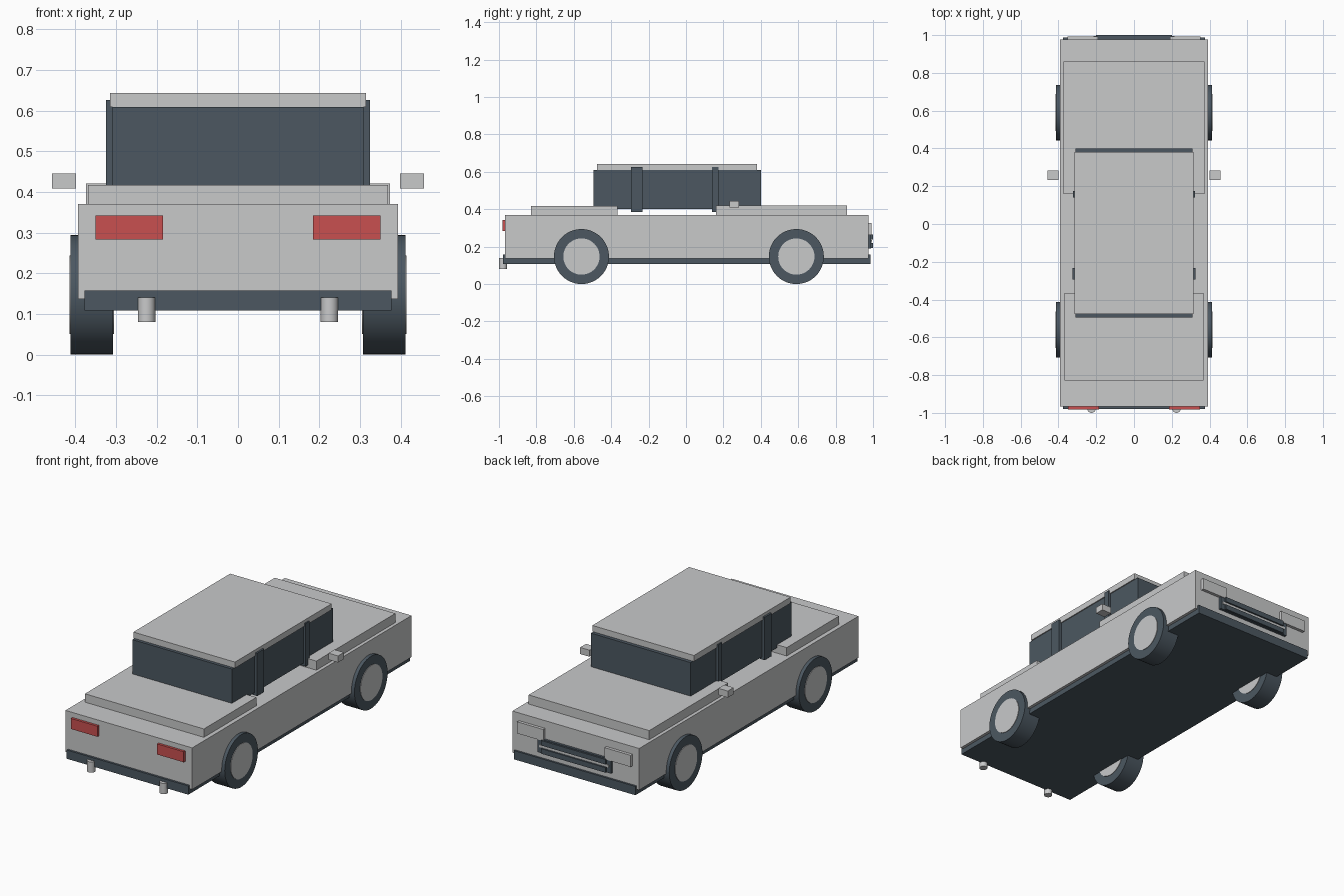
import bpy
import math

cube = bpy.data.objects.get("Cube")
if cube:
    bpy.data.objects.remove(cube, do_unlink=True)


def make_material(name, color):
    mat = bpy.data.materials.new(name)
    mat.use_nodes = True
    mat.diffuse_color = color
    mat.node_tree.nodes["Principled BSDF"].inputs["Base Color"].default_value = color
    return mat


GREY = make_material("light grey paint", (0.58, 0.585, 0.59, 1))
DARK = make_material("dark slate", (0.072, 0.097, 0.12, 1))
RED = make_material("tail light red", (0.58, 0.08, 0.08, 1))


def box(name, x, y, z, mat):
    """Box from (min, max) ranges on each axis."""
    bpy.ops.mesh.primitive_cube_add(size=1, location=[sum(r) / 2 for r in (x, y, z)])
    obj = bpy.context.object
    obj.name = name
    obj.scale = [r[1] - r[0] for r in (x, y, z)]
    bpy.ops.object.transform_apply(location=False, rotation=False, scale=True)
    obj.data.materials.append(mat)
    return obj


def wide_box(name, half_width, y, z, mat):
    return box(name, (-half_width, half_width), y, z, mat)


def box_pair(name, x, y, z, mat):
    box("left_" + name, x, y, z, mat)
    box("right_" + name, (-x[1], -x[0]), y, z, mat)


def cylinder(name, radius, depth, location, mat, along_x=False):
    turn = (0, math.pi / 2, 0) if along_x else (0, 0, 0)
    bpy.ops.mesh.primitive_cylinder_add(vertices=48, radius=radius, depth=depth,
                                        location=location, rotation=turn)
    obj = bpy.context.object
    obj.name = name
    obj.data.materials.append(mat)
    bpy.ops.object.shade_smooth_by_angle(angle=math.radians(35))


# Lower body, skirt and raised lids
wide_box("body", 0.393, (-0.967, 0.976), (0.137, 0.37), GREY)
wide_box("bumper_skirt", 0.377, (-0.979, 0.987), (0.108, 0.157), DARK)
wide_box("hood", 0.374, (0.16, 0.86), (0.36, 0.421), GREY)
wide_box("trunk_lid", 0.369, (-0.829, -0.365), (0.36, 0.417), GREY)

# Cabin
wide_box("cabin_glass", 0.309, (-0.495, 0.4), (0.4, 0.609), DARK)
wide_box("roof", 0.315, (-0.477, 0.38), (0.609, 0.643), GREY)
box_pair("rear_pillar", (0.295, 0.325), (-0.294, -0.233), (0.385, 0.626), DARK)
box_pair("front_pillar", (0.295, 0.322), (0.139, 0.174), (0.385, 0.626), DARK)
box_pair("mirror", (0.399, 0.458), (0.232, 0.284), (0.408, 0.445), GREY)

# Tail lights at the -y end, headlights and grille at the +y end
box_pair("tail_light", (0.185, 0.35), (-0.981, -0.96), (0.283, 0.342), RED)
box_pair("headlight", (0.19, 0.352), (0.97, 0.993), (0.262, 0.327), GREY)
wide_box("grille", 0.228, (0.97, 0.99), (0.19, 0.268), DARK)
wide_box("grille_strip", 0.215, (0.97, 0.994), (0.222, 0.236), GREY)
for label, z in (("upper", (0.238, 0.266)), ("lower", (0.192, 0.22))):
    wide_box(label + "_grille_bar", 0.2, (0.97, 1.0), z, DARK)

# Wheels and exhaust pipes, mirrored left and right
for side, sign in (("left", 1), ("right", -1)):
    for end, y in (("tail", -0.559), ("nose", 0.59)):
        centre = (sign * 0.36, y, 0.147)
        cylinder(f"{side}_{end}_tyre", 0.147, 0.104, centre, DARK, True)
        cylinder(f"{side}_{end}_hub", 0.097, 0.11, centre, GREY, True)
    cylinder(side + "_exhaust", 0.0215, 0.06, (sign * 0.225, -0.9785, 0.11), GREY)
